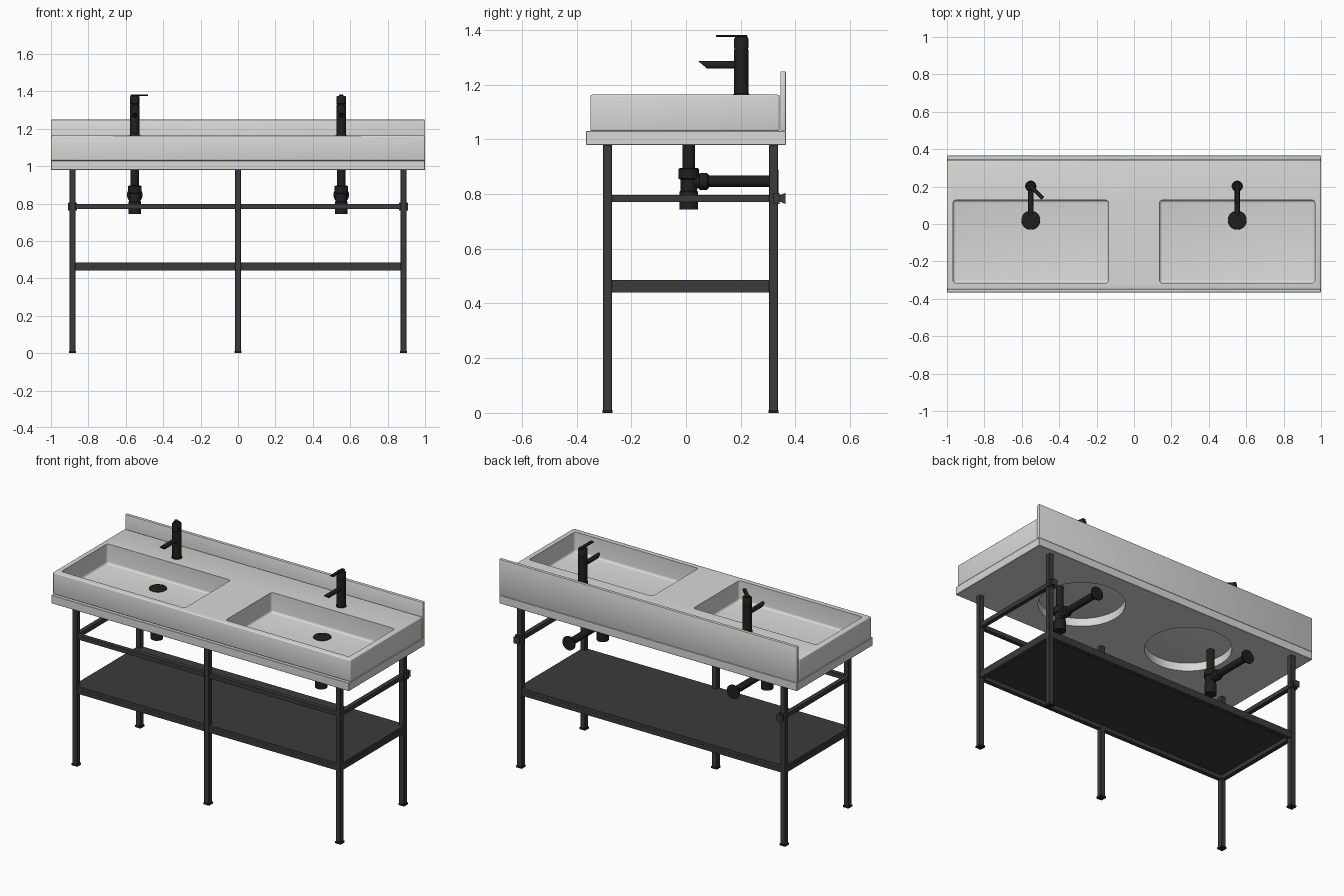
import bpy, bmesh, math
from mathutils import Vector, Matrix

if "Cube" in bpy.data.objects:
    bpy.data.objects.remove(bpy.data.objects["Cube"])


def material(name, rgb):
    m = bpy.data.materials.new(name)
    m.diffuse_color = (*rgb, 1)
    m.use_nodes = True
    m.node_tree.nodes["Principled BSDF"].inputs["Base Color"].default_value = m.diffuse_color
    return m


CERAMIC = material("pale_grey_ceramic", (0.69, 0.69, 0.67))
FRAME = material("charcoal_frame", (0.043, 0.043, 0.045))
BLACK = material("matt_black_fittings", (0.014, 0.014, 0.014))


def finish(name, bm, mat):
    bmesh.ops.recalc_face_normals(bm, faces=bm.faces)
    me = bpy.data.meshes.new(name)
    bm.to_mesh(me)
    bm.free()
    me.materials.append(mat)
    ob = bpy.data.objects.new(name, me)
    bpy.context.collection.objects.link(ob)
    return ob


def activate(ob):
    bpy.ops.object.select_all(action='DESELECT')
    ob.select_set(True)
    bpy.context.view_layer.objects.active = ob


def smooth(ob):
    activate(ob)
    bpy.ops.object.shade_smooth_by_angle(angle=math.radians(35))


def box(name, lo, hi, mat, bevel=0.0, segs=1):
    """Box between two corners, optionally with rounded edges."""
    lo, hi = Vector(lo), Vector(hi)
    bm = bmesh.new()
    bmesh.ops.create_cube(bm, size=1)
    for v in bm.verts:
        v.co = (lo + hi) / 2 + v.co * (hi - lo)
    if bevel:
        bmesh.ops.bevel(bm, geom=bm.edges[:], offset=bevel, segments=segs,
                        profile=0.5, affect='EDGES')
    return finish(name, bm, mat)


def lathe(name, profile, origin, mat, axis=(0, 0, 1), sides=32):
    """Turned solid: profile is (radius, distance along axis) pairs."""
    rot = Vector((0, 0, 1)).rotation_difference(Vector(axis)).to_matrix()
    bm = bmesh.new()
    rings = []
    for r, h in profile:
        rings.append([bm.verts.new(Vector(origin) + rot @ Vector(
            (r * math.cos(2 * math.pi * i / sides),
             r * math.sin(2 * math.pi * i / sides), h))) for i in range(sides)])
    for a, b in zip(rings, rings[1:]):
        for i in range(sides):
            j = (i + 1) % sides
            bm.faces.new((a[i], a[j], b[j], b[i]))
    bm.faces.new(rings[0])
    bm.faces.new(rings[-1])
    ob = finish(name, bm, mat)
    smooth(ob)
    return ob


def cut(target, cutter):
    cutter.hide_render = True
    mod = target.modifiers.new("cut", 'BOOLEAN')
    mod.operation, mod.solver, mod.object = 'DIFFERENCE', 'EXACT', cutter
    activate(target)
    bpy.ops.object.modifier_apply(modifier=mod.name)
    bpy.data.objects.remove(cutter)


# Countertop slab with a round opening under each bowl
slab = box("countertop", (-1, -0.365, 0.98), (1, 0.365, 1.03), CERAMIC, 0.002)
for s in (-1, 1):
    cut(slab, lathe("opening_cutter", [(0.245, 0), (0.245, 0.12)],
                    (s * 0.39, 0.008, 0.95), CERAMIC, sides=64))
smooth(slab)

# Double basin block with two recessed bowls
basin = box("double_basin", (-1, -0.35, 1.03), (1, 0.342, 1.163), CERAMIC, 0.007, 3)
for s in (-1, 1):
    xs = sorted((s * 0.137, s * 0.967))
    cut(basin, box("bowl_cutter", (xs[0], -0.315, 1.042), (xs[1], 0.127, 1.25),
                   CERAMIC, 0.014, 4))
smooth(basin)

# Backsplash
smooth(box("backsplash", (-1, 0.345, 1.03), (1, 0.365, 1.248), CERAMIC, 0.003, 2))

# Legs with small feet: three at the front, two at the back
FY, BY, LX, H = -0.287, 0.32, 0.885, 0.016
for i, (x, y) in enumerate([(-LX, FY), (0, FY), (LX, FY), (-LX, BY), (LX, BY)]):
    box(f"leg_{i}", (x - H, y - H, 0.008), (x + H, y + H, 0.98), FRAME, 0.002)
    box(f"foot_{i}", (x - 0.019, y - 0.019, 0), (x + 0.019, y + 0.019, 0.011), BLACK)

# Upper rails: front and both sides
box("upper_front_rail", (-LX, FY - 0.013, 0.771), (LX, FY + 0.013, 0.797), FRAME)
for s in (-1, 1):
    box("upper_side_rail", (s * LX - 0.013, FY, 0.771),
        (s * LX + 0.013, BY, 0.797), FRAME)
    # Flared wall bracket behind each back leg
    br = lathe("wall_bracket", [(0.016, 0), (0.02, 0.014), (0.029, 0.029)],
               (s * LX, 0.335, 0.784), FRAME, (0, 1, 0), 4)
    br.data.transform(Matrix.Translation((s * LX, 0, 0.784))
                      @ Matrix.Rotation(math.radians(45), 4, 'Y')
                      @ Matrix.Translation((-s * LX, 0, -0.784)))
    box("bracket_clip", (s * LX - 0.024, 0.318, 0.764),
        (s * LX + 0.024, 0.342, 0.804), FRAME)

# Shelf: rectangular frame carrying a flat panel
for y in (FY, BY):
    box("shelf_long_rail", (-LX, y - 0.013, 0.441), (LX, y + 0.013, 0.467), FRAME)
for s in (-1, 1):
    box("shelf_side_rail", (s * LX - 0.013, FY, 0.441),
        (s * LX + 0.013, BY, 0.467), FRAME)
box("shelf_panel", (-LX + H, FY - 0.012, 0.466), (LX - H, BY + 0.012, 0.485), FRAME)
for s in (-1, 1):
    xs = sorted((s * (LX - H), s * (LX + 0.012)))
    box("shelf_panel_edge", (xs[0], FY + H, 0.466), (xs[1], BY - H, 0.485), FRAME)

# Taps and drains, one set per bowl
for s, turn in ((-1, 45), (1, 0)):
    x = s * 0.552
    # Tap body with a shadow groove below the handle
    lathe("tap_body", [(0.03, 0), (0.03, 0.004), (0.026, 0.005), (0.026, 0.166),
                       (0.024, 0.167), (0.024, 0.171), (0.026, 0.172),
                       (0.026, 0.206), (0.022, 0.212)], (x, 0.202, 1.162), BLACK)
    # Spout with its end sliced at a slant
    sp = lathe("tap_spout", [(0.0135, 0), (0.0135, 0.157)], (x, 0.202, 1.272),
               BLACK, (0, -1, 0), 24)
    for v in sp.data.vertices:
        if v.co.y < 0.1:
            v.co.y += (1.2855 - v.co.z) * 1.2
    # Flat lever, the left one swung sideways
    lever = box("tap_lever", (-0.011, -0.092, 0), (0.011, 0.022, 0.008), BLACK, 0.002)
    lever.data.transform(Matrix.Translation((x, 0.202, 1.374))
                         @ Matrix.Rotation(math.radians(turn), 4, 'Z'))
    # Drain cover in the bowl
    lathe("drain_cover", [(0.047, 0), (0.05, 0.003), (0.049, 0.006), (0.044, 0.008)],
          (x, 0.02, 1.04), BLACK, sides=48)
    # Tail pipe and bottle trap
    lathe("tail_pipe", [(0.022, 0), (0.022, 0.155)], (x, 0.01, 0.88), BLACK)
    lathe("bottle_trap", [(0.034, 0), (0.034, 0.065), (0.031, 0.068), (0.031, 0.11),
                          (0.037, 0.112), (0.037, 0.148), (0.03, 0.152)],
          (x, 0.01, 0.744), BLACK)
    # Waste pipe with its nut and wall flange
    lathe("waste_pipe", [(0.026, 0.02), (0.026, 0.038), (0.031, 0.04), (0.031, 0.066),
                         (0.026, 0.072), (0.021, 0.074), (0.021, 0.3),
                         (0.03, 0.306), (0.042, 0.322), (0.042, 0.328)],
          (x, 0.01, 0.846), BLACK, (0, 1, 0))
